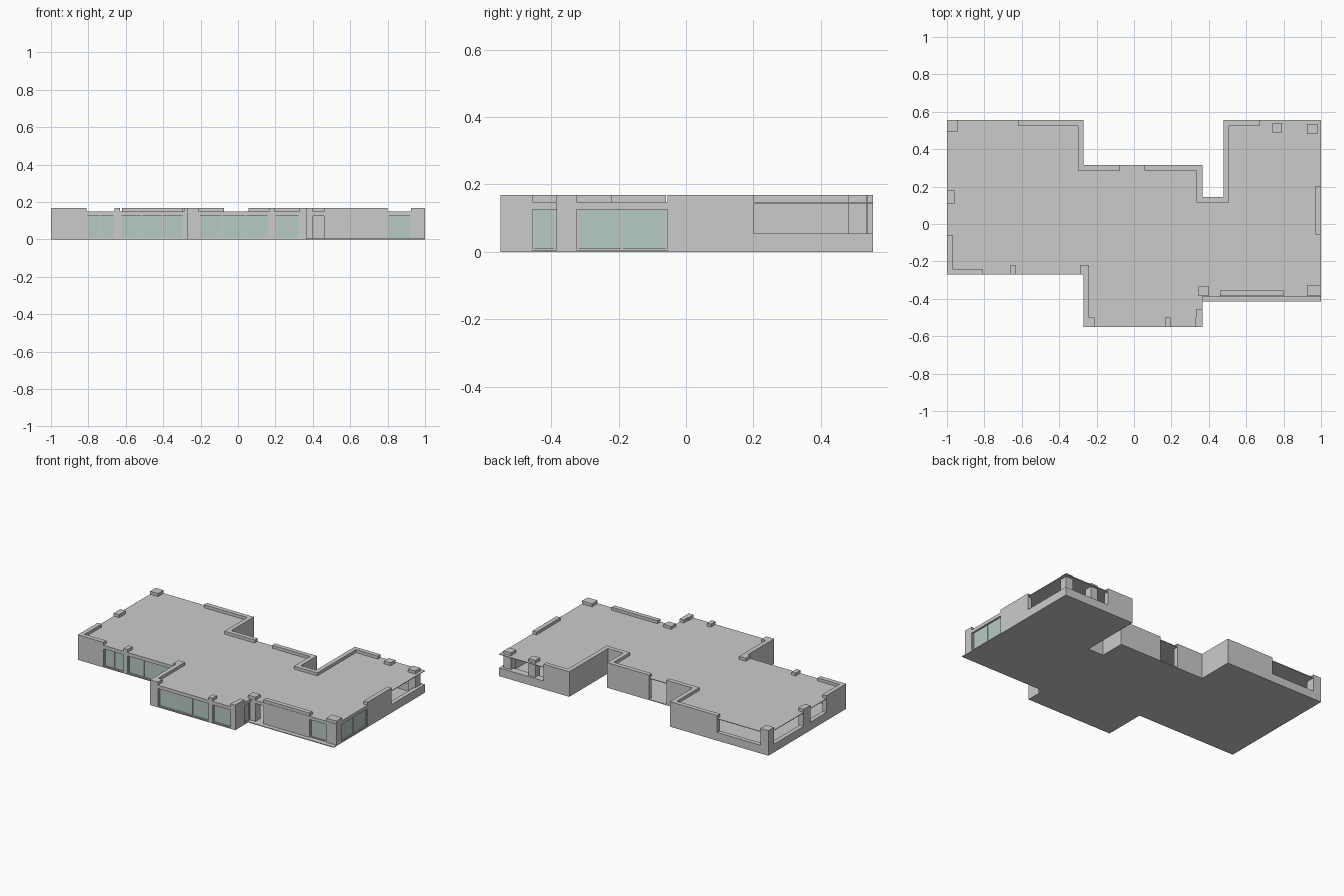
import bpy, bmesh

if "Cube" in bpy.data.objects:
    bpy.data.objects.remove(bpy.data.objects["Cube"])

H, ROOF, SILL, T = 0.168, 0.148, 0.055, 0.03

glass = bpy.data.materials.new("window_glass")
glass.diffuse_color = (0.47, 0.60, 0.55, 1)
glass.use_nodes = True
glass.node_tree.nodes["Principled BSDF"].inputs["Base Color"].default_value = glass.diffuse_color


def box(name, x0, x1, y0, y1, z0=0.0, z1=H, mat=None):
    bm = bmesh.new()
    bmesh.ops.create_cube(bm, size=1)
    for v in bm.verts:
        v.co = ((x0 + x1) / 2 + v.co.x * (x1 - x0),
                (y0 + y1) / 2 + v.co.y * (y1 - y0),
                (z0 + z1) / 2 + v.co.z * (z1 - z0))
    me = bpy.data.meshes.new(name)
    bm.to_mesh(me)
    bm.free()
    ob = bpy.data.objects.new(name, me)
    bpy.context.collection.objects.link(ob)
    if mat:
        me.materials.append(mat)
    return ob


def slab(name, front, z0, z1):
    pts = [(-1, .555), (-.27, .555), (-.27, .315), (.365, .315), (.365, .145),
           (.478, .145), (.478, .555), (1, .555), (1, front), (.365, front),
           (.365, -.55), (-.27, -.55), (-.27, -.27), (-1, -.27)]
    bm = bmesh.new()
    face = bm.faces.new([bm.verts.new((x, y, z0)) for x, y in pts])
    up = bmesh.ops.extrude_face_region(bm, geom=[face])
    bmesh.ops.translate(bm, vec=(0, 0, z1 - z0),
                        verts=[g for g in up["geom"] if isinstance(g, bmesh.types.BMVert)])
    bmesh.ops.recalc_face_normals(bm, faces=bm.faces)
    me = bpy.data.meshes.new(name)
    bm.to_mesh(me)
    bm.free()
    bpy.context.collection.objects.link(bpy.data.objects.new(name, me))


def run(name, axis, edge, inward, a, b, z0=0.0, z1=H, t=T, inset=0.0, mat=None):
    """Straight piece of facade: spans a..b along the axis, grows inward from edge."""
    p, q = sorted((edge + inward * inset, edge + inward * (inset + t)))
    return box(name, a, b, p, q, z0, z1, mat) if axis == "x" else box(name, p, q, a, b, z0, z1, mat)


def window(name, axis, edge, inward, a, b, panes):
    # header, bottom rail, glass and mullions
    run(name + "_header", axis, edge, inward, a, b, .125, ROOF - .001)
    run(name + "_rail", axis, edge, inward, a, b, 0, .01, .02, .006)
    run(name + "_glass", axis, edge, inward, a, b, .01, .125, .004, .012, glass)
    w = (b - a) / panes
    for i in range(panes + 1):
        c = min(max(a + i * w, a + .003), b - .003)
        run(name + "_mullion", axis, edge, inward, c - .003, c + .003, .01, .125, .012, .008)


# floor and thin roof sheet
slab("floor_slab", -.415, 0, .005)
slab("roof_sheet", -.387, ROOF - .004, ROOF)

# full height walls that rise past the roof
for n, axis, edge, inward, a, b in [
    ("left_wing_front_wall", "x", -.27, 1, -1, -.81),
    ("left_wing_side_wall", "y", -1, 1, -.27, -.06),
    ("left_wing_back_wall", "x", .555, -1, -.62, -.27),
    ("left_wing_inner_wall", "y", -.27, -1, .315, .555),
    ("middle_back_wall_a", "x", .315, -1, -.30, -.075),
    ("middle_back_wall_b", "x", .315, -1, .055, .365),
    ("notch_side_wall_a", "y", .365, -1, .115, .315),
    ("notch_back_wall", "x", .145, -1, .335, .508),
    ("notch_side_wall_b", "y", .478, 1, .115, .555),
    ("right_wing_back_wall", "x", .555, -1, .478, .67),
    ("right_wing_side_wall", "y", 1, -1, -.055, .20),
    ("right_wing_front_wall", "x", -.385, 1, .46, .80),
    ("middle_left_wall", "y", -.27, 1, -.55, -.24),
    ("middle_right_wall", "y", .365, -1, -.55, -.455),
]:
    run(n, axis, edge, inward, a, b)

# columns between openings
for i, (x0, x1, y0, y1) in enumerate([
    (-1, -.96, .11, .18), (-1, -.94, .495, .555), (-.66, -.63, -.27, -.22),
    (-.29, -.24, -.27, -.22), (-.27, -.21, -.55, -.50), (.165, .195, -.55, -.50),
    (.33, .365, -.55, -.50), (.345, .40, -.385, -.335), (.925, 1, -.385, -.325),
    (.925, .98, .48, .535), (.74, .79, .49, .54),
]):
    box(f"column_{i}", x0, x1, y0, y1)

# low walls below the open bays
run("left_low_wall", "y", -1, 1, -.06, .50, 0, SILL)
run("left_back_low_wall", "x", .555, -1, -1, -.62, 0, SILL)
run("right_low_wall", "y", 1, -1, .20, .505, 0, SILL)
run("right_back_low_wall", "x", .555, -1, .67, 1, 0, SILL, .05)

# glazed bays
for n, axis, edge, inward, a, b, panes in [
    ("left_window_a", "x", -.27, 1, -.81, -.66, 2),
    ("left_window_b", "x", -.27, 1, -.63, -.29, 3),
    ("middle_window_a", "x", -.55, 1, -.21, .165, 3),
    ("middle_window_b", "x", -.55, 1, .195, .33, 1),
    ("middle_side_window", "y", .365, -1, -.455, -.385, 1),
    ("right_window", "x", -.385, 1, .80, .925, 1),
    ("right_side_window", "y", 1, -1, -.325, -.055, 2),
]:
    window(n, axis, edge, inward, a, b, panes)

# lintel above the front doorway
box("door_lintel", .40, .46, -.385, -.355, .125, ROOF - .001)
